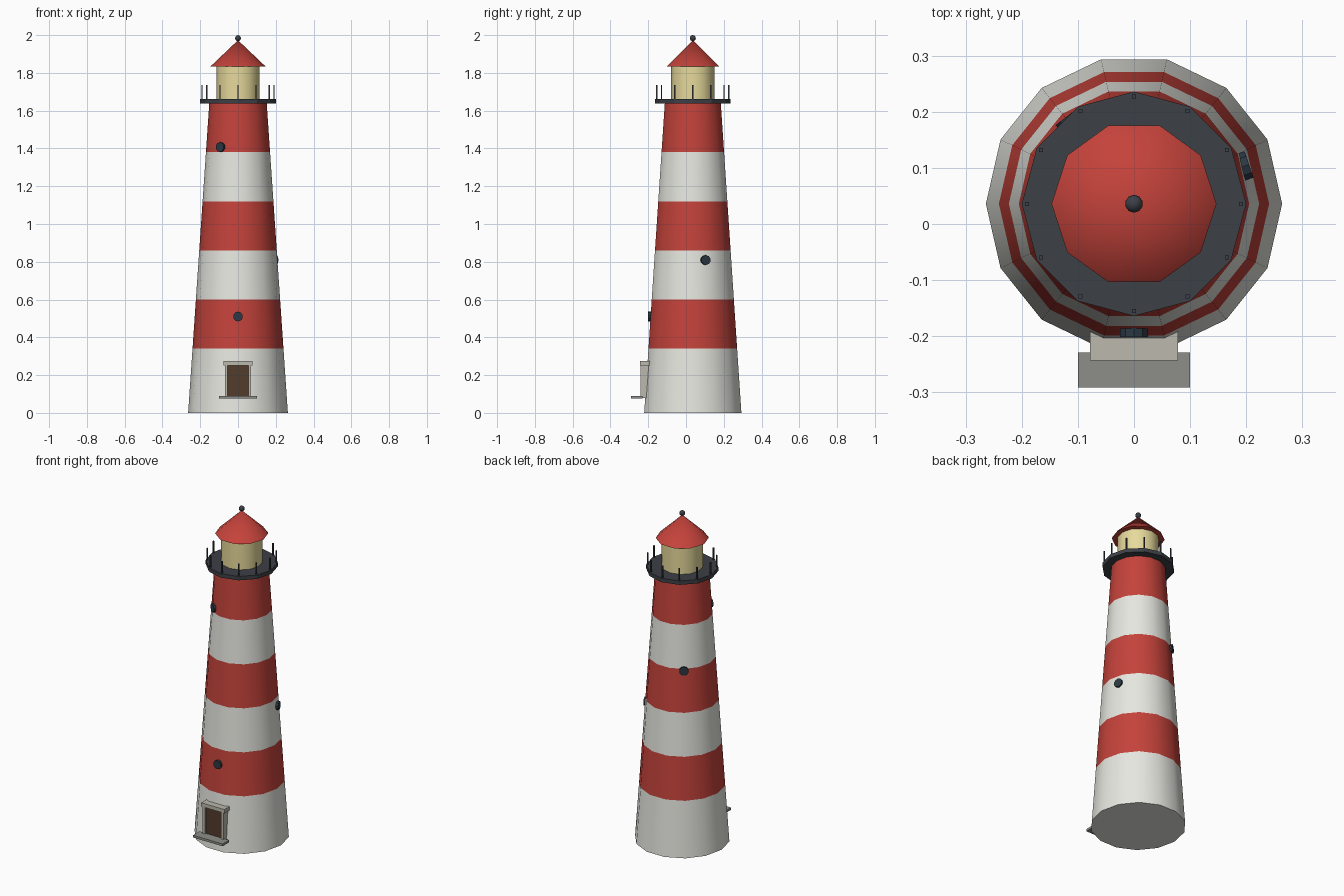
import bpy, bmesh, math
from mathutils import Matrix, Vector

if "Cube" in bpy.data.objects:
    bpy.data.objects.remove(bpy.data.objects["Cube"])

CY = 0.036                     # tower axis in y
R0, R1, H = 0.264, 0.152, 1.64  # tower radii and height


def mat(name, *rgb):
    m = bpy.data.materials.new(name)
    m.diffuse_color = (*rgb, 1)
    m.use_nodes = True
    m.node_tree.nodes["Principled BSDF"].inputs["Base Color"].default_value = m.diffuse_color
    return m


WHITE = mat("white_paint", .8, .8, .75)
RED = mat("red_paint", .55, .055, .043)
DARK = mat("dark_metal", .045, .05, .06)
GLASS = mat("window_glass", .025, .04, .055)
LAMP = mat("lantern_glass", .8, .7, .33)
WOOD = mat("door_wood", .085, .045, .025)
STONE = mat("frame_stone", .5, .48, .42)
STEP = mat("step_stone", .27, .27, .25)


def finish(bm, name, *mats, smooth=None):
    bmesh.ops.recalc_face_normals(bm, faces=bm.faces)
    me = bpy.data.meshes.new(name)
    bm.to_mesh(me)
    bm.free()
    ob = bpy.data.objects.new(name, me)
    bpy.context.collection.objects.link(ob)
    for m in mats:
        me.materials.append(m)
    if smooth:
        bpy.ops.object.select_all(action='DESELECT')
        ob.select_set(True)
        bpy.context.view_layer.objects.active = ob
        bpy.ops.object.shade_smooth_by_angle(angle=math.radians(smooth))
    return ob


def cone(name, n, r0, r1, z0, z1, m, smooth=None):
    # bmesh cones may start at any angle, so build rings with a vertex on +x
    return lathe(name, n, [(r0, z0), (r1, z1)], [0], [m], smooth)


def lathe(name, n, profile, bands, mats, smooth=None):
    bm = bmesh.new()
    rings = []
    for r, z in profile:
        if r == 0:
            rings.append([bm.verts.new((0, CY, z))] * n)
        else:
            rings.append([bm.verts.new((r * math.cos(a), CY + r * math.sin(a), z))
                          for a in (math.tau * i / n for i in range(n))])
    for k, (a, b) in enumerate(zip(rings, rings[1:])):
        for i in range(n):
            j = (i + 1) % n
            quad = list(dict.fromkeys((a[i], a[j], b[j], b[i])))
            bm.faces.new(quad).material_index = bands[k]
    bm.faces.new(rings[0][::-1]).material_index = bands[0]
    if profile[-1][0]:
        bm.faces.new(rings[-1]).material_index = bands[-1]
    return finish(bm, name, *mats, smooth=smooth)


def box(name, x0, x1, y0, y1, z0, z1, m):
    bm = bmesh.new()
    size = Matrix.Diagonal((x1 - x0, y1 - y0, z1 - z0, 1))
    mid = Matrix.Translation(((x0 + x1) / 2, (y0 + y1) / 2, (z0 + z1) / 2))
    bmesh.ops.create_cube(bm, size=1, matrix=mid @ size)
    return finish(bm, name, m)


def radius(z):
    return R0 + (R1 - R0) * z / H


# Tapered striped tower
heights = [0, .34, .6, .86, 1.12, 1.38, H]
lathe("tower", 14, [(radius(z), z) for z in heights],
      [0, 1, 0, 1, 0, 1], [WHITE, RED], 30)

# Gallery, lantern, roof
cone("gallery", 12, .2, .2, 1.638, 1.662, DARK)
cone("lantern", 12, .115, .115, 1.66, 1.84, LAMP, 35)
cone("roof", 10, .147, 0, 1.833, 1.973, RED, 30)

# Ball finial
bm = bmesh.new()
bmesh.ops.create_uvsphere(bm, u_segments=10, v_segments=8, radius=.016,
                          matrix=Matrix.Translation((0, CY, 1.984)))
finish(bm, "finial", DARK, smooth=40)

# Railing posts
bm = bmesh.new()
for i in range(12):
    a = math.tau * i / 12
    pos = Matrix.Translation((.191 * math.cos(a), CY + .191 * math.sin(a), 1.697))
    bmesh.ops.create_cube(bm, size=1, matrix=pos @ Matrix.Diagonal((.007, .007, .076, 1)))
finish(bm, "railing_posts", DARK)

# Round windows spiralling up the tower
for i in range(4):
    a = -math.pi / 2 + 1.9 * i
    z = .51 + .299 * i
    d = Vector((math.cos(a), math.sin(a), 0))
    bm = bmesh.new()
    bmesh.ops.create_cone(
        bm, cap_ends=True, segments=10, radius1=.026, radius2=.026, depth=.024,
        matrix=Matrix.Translation(d * (radius(z) - .004) + Vector((0, CY, z)))
        @ d.to_track_quat('Z', 'Y').to_matrix().to_4x4())
    finish(bm, f"window_{i + 1}", GLASS)

# Door with frame and step
box("door", -.056, .056, -.23, -.19, .085, .255, WOOD)
for side, s in (("left", -1), ("right", 1)):
    box(f"door_jamb_{side}", *sorted((s * .055, s * .07)), -.24, -.195, .08, .258, STONE)
box("door_lintel", -.078, .078, -.243, -.19, .252, .275, STONE)
box("door_step", -.1, .1, -.291, -.229, .075, .089, STEP)
